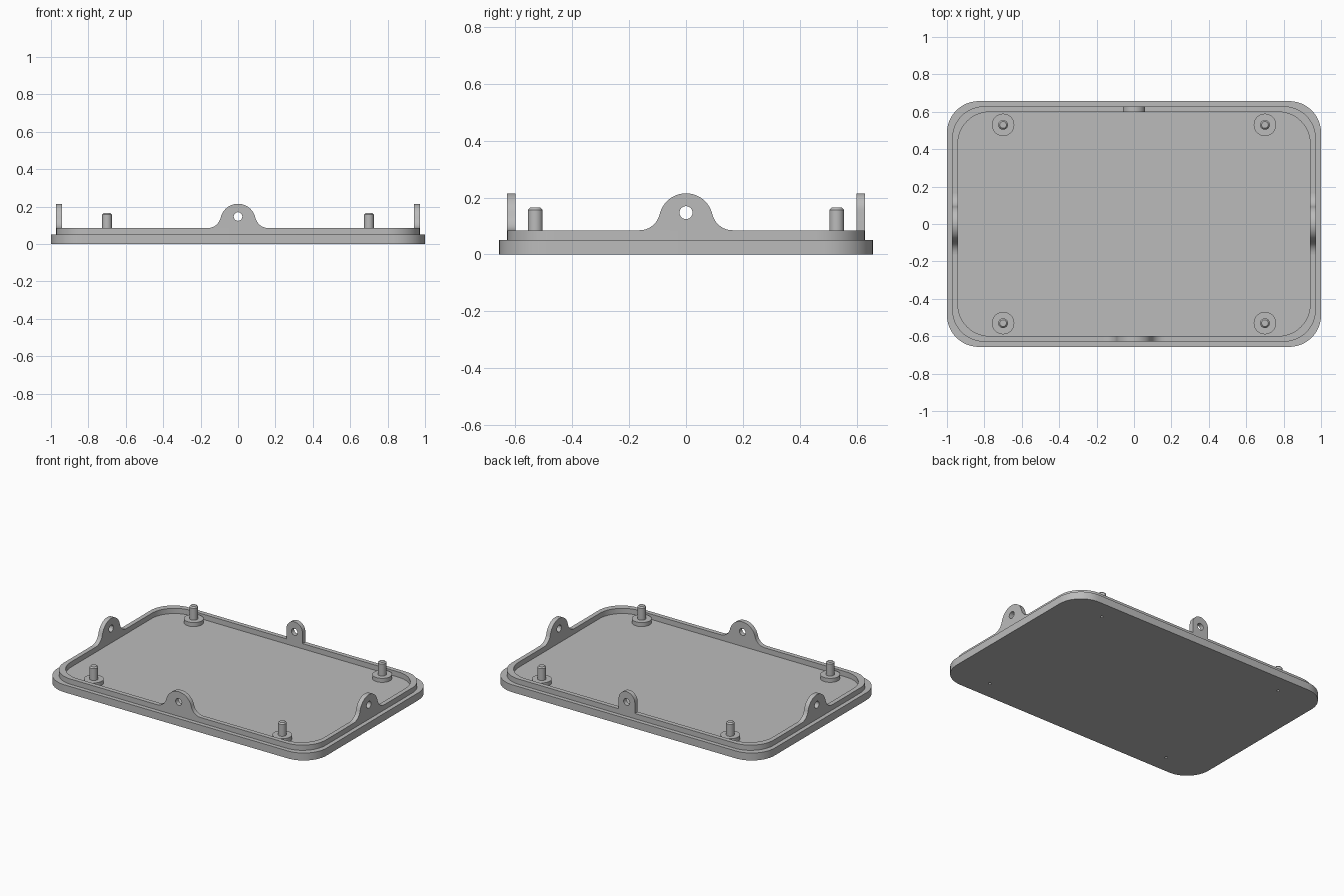
import bpy, bmesh
from math import sin, cos, pi, atan2, radians
from mathutils import Matrix, Vector

cube = bpy.data.objects.get("Cube")
if cube:
    bpy.data.objects.remove(cube, do_unlink=True)

grey = bpy.data.materials.new("light grey plastic")
grey.use_nodes = True
COLOUR = (0.5, 0.5, 0.5, 1)
grey.diffuse_color = COLOUR
grey.node_tree.nodes["Principled BSDF"].inputs["Base Color"].default_value = COLOUR

HALF_X, HALF_Y = 1.0, 0.657      # base plate
BASE_Z, LIP_Z = 0.05, 0.085      # floor and lip heights
LIP_OUT, LIP_IN = 0.028, 0.058   # lip insets from the plate edge
HOLE_Z, HOLE_R = 0.147, 0.023    # holes in the tabs
POSTS = [(x, y) for x in (-0.7, 0.7) for y in (-0.53, 0.53)]


def arc(cx, cy, r, a0, a1, steps):
    return [(cx + r * cos(a0 + (a1 - a0) * i / steps),
             cy + r * sin(a0 + (a1 - a0) * i / steps)) for i in range(steps + 1)]


def rounded_rect(hx, hy, r, steps=12):
    pts = []
    for k, (sx, sy) in enumerate(((1, 1), (-1, 1), (-1, -1), (1, -1))):
        pts += arc(sx * (hx - r), sy * (hy - r), r, k * pi / 2, (k + 1) * pi / 2, steps)
    return pts


def loft(name, rings):
    """Join stacked rings of points, capping the first and the last."""
    bm = bmesh.new()
    loops = [[bm.verts.new(p) for p in ring] for ring in rings]
    n = len(loops[0])
    for a, b in zip(loops, loops[1:]):
        for i in range(n):
            bm.faces.new((a[i], a[(i + 1) % n], b[(i + 1) % n], b[i]))
    bm.faces.new(loops[0][::-1])
    bm.faces.new(loops[-1])
    bmesh.ops.recalc_face_normals(bm, faces=bm.faces)
    mesh = bpy.data.meshes.new(name)
    bm.to_mesh(mesh)
    bm.free()
    mesh.materials.append(grey)
    obj = bpy.data.objects.new(name, mesh)
    bpy.context.collection.objects.link(obj)
    return obj


def lathe(name, x, y, profile, sides=32):
    return loft(name, [[(px, py, z) for px, py in arc(x, y, r, 0, 2 * pi, sides)[:-1]]
                       for r, z in profile])


def activate(obj):
    bpy.ops.object.select_all(action='DESELECT')
    obj.select_set(True)
    bpy.context.view_layer.objects.active = obj


def smooth(obj):
    activate(obj)
    bpy.ops.object.shade_smooth_by_angle(angle=radians(30))


def cut(obj, cutter):
    cutter.hide_render = True
    mod = obj.modifiers.new("hole", 'BOOLEAN')
    mod.operation, mod.solver, mod.object = 'DIFFERENCE', 'EXACT', cutter
    activate(obj)
    bpy.ops.object.modifier_apply(modifier=mod.name)
    bpy.data.objects.remove(cutter, do_unlink=True)


# Base plate with its raised lip
steps = ((0, 0), (0, BASE_Z), (LIP_OUT, BASE_Z), (LIP_OUT, LIP_Z),
         (LIP_IN, LIP_Z), (LIP_IN, BASE_Z))
tray = loft("tray", [[(x, y, z) for x, y in rounded_rect(HALF_X - d, HALF_Y - d, 0.17)]
                     for d, z in steps])

# Posts on round bosses, with small blind holes underneath
for i, (x, y) in enumerate(POSTS):
    cut(tray, lathe("hole_cutter", x, y, ((0.009, -0.02), (0.009, 0.035)), 16))
    smooth(lathe(f"post_{i + 1}", x, y,
                 ((0.06, BASE_Z), (0.06, 0.077), (0.026, 0.077),
                  (0.026, 0.157), (0.018, 0.165))))
smooth(tray)


def wide_profile():
    """Dome that flares into the lip through concave fillets."""
    dome_z, dome_r, foot, fillet = 0.12, 0.095, 0.163, 0.072
    fz = LIP_Z + fillet
    a = atan2(fz - dome_z, foot)
    right = arc(foot, fz, fillet, 1.5 * pi, pi + a, 8)
    left = [(-x, z) for x, z in reversed(right)]
    return right + arc(0, dome_z, dome_r, a, pi - a, 24)[1:-1] + left


def narrow_profile():
    r = 0.06
    return [(r, LIP_Z)] + arc(0, 0.155, r, 0, pi, 20) + [(-r, LIP_Z)]


# Hanging tabs standing on the lip
def tab(name, profile, angle, half):
    outer, inner = half - LIP_OUT, half - LIP_IN
    obj = loft(name, [[(x, -d, z) for x, z in profile] for d in (outer, inner)])
    hole = arc(0, HOLE_Z, HOLE_R, 0, 2 * pi, 24)[:-1]
    cut(obj, loft("hole_cutter", [[(x, -d, z) for x, z in hole]
                                  for d in (outer + 0.05, inner - 0.05)]))
    obj.data.transform(Matrix.Rotation(angle, 4, 'Z'))
    smooth(obj)


tab("front_tab", wide_profile(), 0, HALF_Y)
tab("left_tab", wide_profile(), pi / 2, HALF_X)
tab("back_tab", narrow_profile(), pi, HALF_Y)
tab("right_tab", wide_profile(), -pi / 2, HALF_X)
